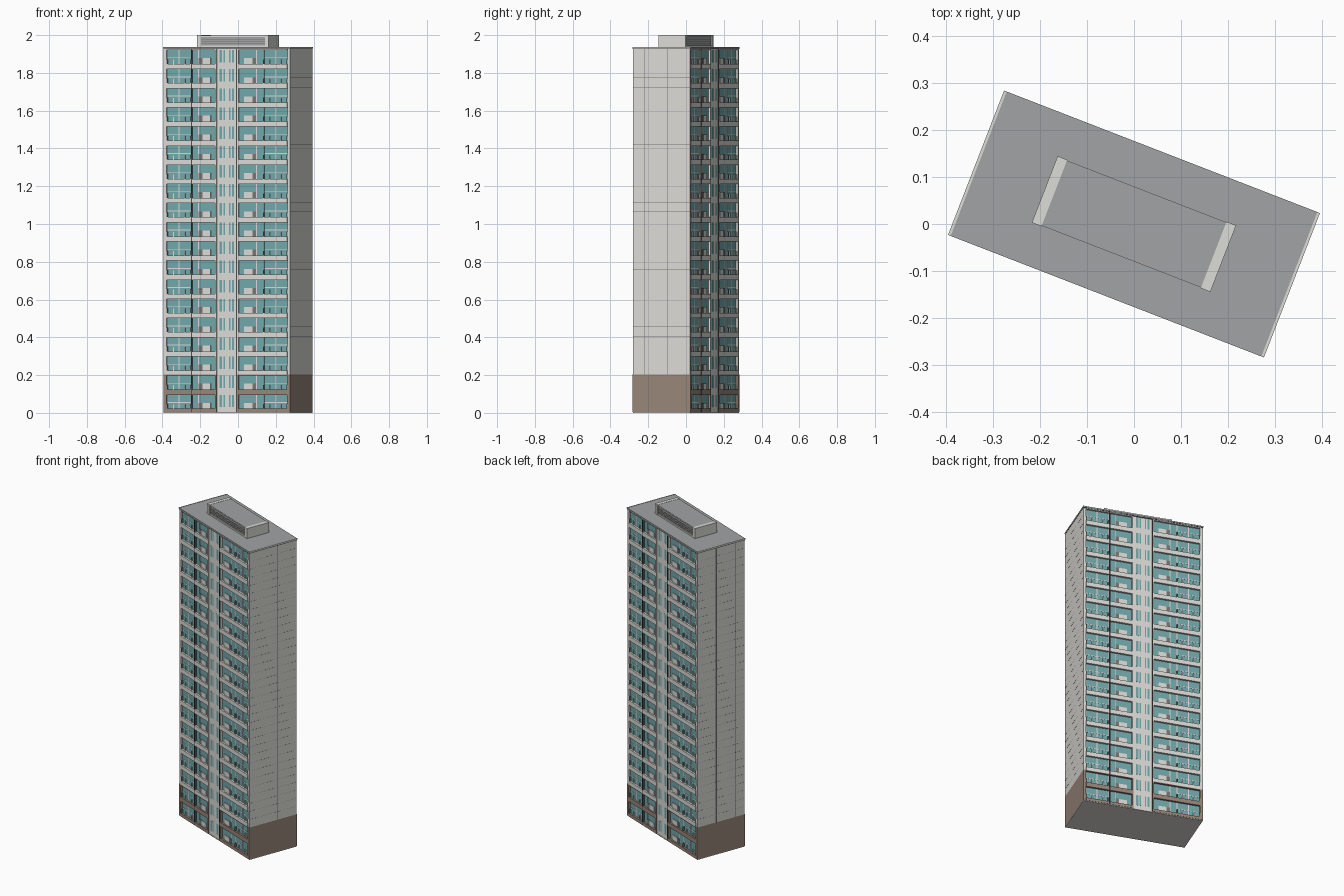
import bpy, bmesh, math
from mathutils import Matrix

if "Cube" in bpy.data.objects:
    bpy.data.objects.remove(bpy.data.objects["Cube"])

TURN = Matrix.Rotation(math.radians(-21.2), 4, 'Z')
FLOORS, PITCH = 19, 0.1014
TOP = FLOORS * PITCH
L, W = 0.359, 0.162          # half length and half width
BASE = 2 * PITCH             # height of the brown base
GLASS_V = 0.152              # depth of the glazing plane


def material(name, rgb):
    m = bpy.data.materials.new(name)
    m.diffuse_color = (*rgb, 1)
    m.use_nodes = True
    m.node_tree.nodes["Principled BSDF"].inputs["Base Color"].default_value = m.diffuse_color
    return m


CONCRETE = material("pale_concrete", (0.72, 0.715, 0.68))
BROWN = material("brown_cladding", (0.32, 0.24, 0.197))
GLASS = material("teal_glass", (0.165, 0.39, 0.41))
ROOF = material("roof_grey", (0.355, 0.37, 0.375))
DARK = material("dark_metal", (0.08, 0.08, 0.077))
PANEL = material("taupe_panel", (0.2, 0.18, 0.165))


def build(name, mat, boxes, both=False):
    """Join boxes (u0, u1, v0, v1, z0, z1); both adds a copy turned half round."""
    bm = bmesh.new()
    for u0, u1, v0, v1, z0, z1 in boxes:
        for s in ((1, -1) if both else (1,)):
            mtx = (Matrix.Translation((s * (u0 + u1) / 2, s * (v0 + v1) / 2, (z0 + z1) / 2))
                   @ Matrix.Diagonal((abs(u1 - u0), abs(v1 - v0), z1 - z0, 1)))
            bmesh.ops.create_cube(bm, size=1, matrix=mtx)
    bm.transform(TURN)
    me = bpy.data.meshes.new(name)
    bm.to_mesh(me)
    bm.free()
    me.materials.append(mat)
    ob = bpy.data.objects.new(name, me)
    bpy.context.collection.objects.link(ob)
    return ob


def face(u0, u1, z0, z1, out, back=GLASS_V - 0.002):
    """Box on the front facade, reaching out to the given depth."""
    return (u0, u1, -out, -back, z0, z1)


def pair(u0, u1, *rest):
    return [face(u0, u1, *rest), face(-u1, -u0, *rest)]


# Glazed core, end walls and base
build("glazing", GLASS, [(-L + 0.01, L - 0.01, -GLASS_V, GLASS_V, 0.004, TOP)])
build("ground_slab", CONCRETE, [(-L, L, -W, W, 0, 0.004)])
ends, end_bases, joints = [], [], []
for s in (1, -1):
    a, b = sorted((s * 0.343, s * L))
    ends.append((a, b, -W, W, BASE, TOP))
    end_bases.append((a, b, -W, W, 0.004, BASE))
    a, b = sorted((s * (L - 0.001), s * (L + 0.0003)))
    for k in (1, 3):
        v = -W + 2 * W * k / 5
        joints.append((a, b, v - 0.0007, v + 0.0007, BASE, TOP))
    for k in range(5, FLOORS * 2):
        z = k * PITCH / 2
        joints.append((a, b, -W, W, z - 0.0003, z + 0.0003))
build("end_walls", CONCRETE, ends)
build("end_wall_bases", BROWN, end_bases)
build("end_wall_joints", PANEL, joints)

# Facade of one long side, repeated on the other by a half turn
bands, base_bands, mullions = [], [], []
white_panels, taupe_panels, fins, core_windows = [], [], [], []
for f in range(FLOORS):
    z = f * PITCH
    low = z + 0.022          # window sill
    high = z + 0.096         # window head
    mid = z + 0.055
    # Floor bands: one box from window head to the sill above
    target = base_bands if f < 2 else bands
    target += pair(0.058, 0.343, max(z - 0.0054 if f != 2 else z, 0.004), low, 0.164)
    if f == 1:
        base_bands += pair(0.058, 0.343, high, BASE, 0.164)
    if f == FLOORS - 1:
        bands += pair(0.058, 0.343, high, TOP, 0.164)
    # Mullions and low transom
    for u in (0.165, 0.206, 0.275):
        mullions += pair(u - 0.0025, u + 0.0025, low, high, 0.1535)
    mullions += pair(0.21, 0.34, mid - 0.002, mid + 0.002, 0.153)
    # Low infill panels and balcony dividers
    white_panels += pair(0.095, 0.142, low, mid - 0.002, 0.156)
    taupe_panels += pair(0.142, 0.163, low, mid - 0.002, 0.156)
    taupe_panels += pair(0.204, 0.21, low, mid - 0.008, 0.160)
    taupe_panels += pair(0.338, 0.344, low, mid - 0.008, 0.160)
    for u in (0.24, 0.305):
        fins += pair(u - 0.0015, u + 0.0015, low, mid - 0.01, 0.158)
    # Narrow stair windows
    for u0, u1 in ((-0.042, -0.029), (-0.021, -0.012), (0.012, 0.019), (0.027, 0.040)):
        core_windows.append(face(u0, u1, low + 0.008, high, 0.1604, 0.159))

build("floor_bands", CONCRETE, bands, True)
build("base_floor_bands", BROWN, base_bands, True)
build("base_posts", BROWN, pair(0.343, L, 0.004, BASE, 0.1635)
      + pair(0.058, 0.066, 0.004, BASE, 0.1635), True)
build("upper_bay_posts", CONCRETE, pair(0.058, 0.066, BASE, TOP, 0.1635), True)
build("window_mullions", CONCRETE, mullions, True)
build("pale_infill_panels", CONCRETE, white_panels, True)
build("taupe_infill_panels", PANEL, taupe_panels, True)
build("balcony_fins", CONCRETE, fins, True)
build("stair_core", CONCRETE, [face(-0.058, 0.058, 0.004, TOP, 0.160)], True)
build("stair_windows", GLASS, core_windows, True)

# Full-height drain pipes
build("drain_pipes", DARK, [face(u - 0.002, u + 0.002, 0.004, TOP, 0.165)
                            for u in (-0.2, 0.056)], True)

# Roof slab with a dark shadow line beneath and a pale rim at the ends
build("roof_edge", DARK, [(-L - 0.001, L + 0.001, -0.1645, 0.1645, TOP - 0.001, TOP + 0.003)])
build("roof_slab", ROOF, [(-0.355, 0.355, -0.165, 0.165, TOP + 0.003, TOP + 0.010)])
build("roof_end_rims", CONCRETE, [(a, b, -0.165, 0.165, TOP + 0.003, TOP + 0.011)
                                  for a, b in ((-0.361, -0.355), (0.355, 0.361))])

# Rooftop plant room: pale end blocks, pale frame, louvred long sides
R = TOP + 0.010
build("plant_room_ends", CONCRETE, [(a, b, -0.076, 0.076, R, 2.0)
                                    for a, b in ((-0.204, -0.182), (0.182, 0.204))])
build("plant_room_core", ROOF, [(-0.182, 0.182, -0.07, 0.07, R, 1.995)])
build("plant_room_roof", ROOF, [(-0.182, 0.182, -0.0735, 0.0735, 1.992, 1.999)])
build("plant_room_frame", CONCRETE,
      [face(-0.182, 0.182, R, R + 0.009, 0.0745, 0.069),
       face(-0.182, 0.182, 1.991, 1.998, 0.0745, 0.069)], True)
build("plant_room_louvres", PANEL,
      [face(-0.18, 0.18, R + 0.016 + 0.011 * k, R + 0.019 + 0.011 * k, 0.072, 0.069)
       for k in range(3)], True)
